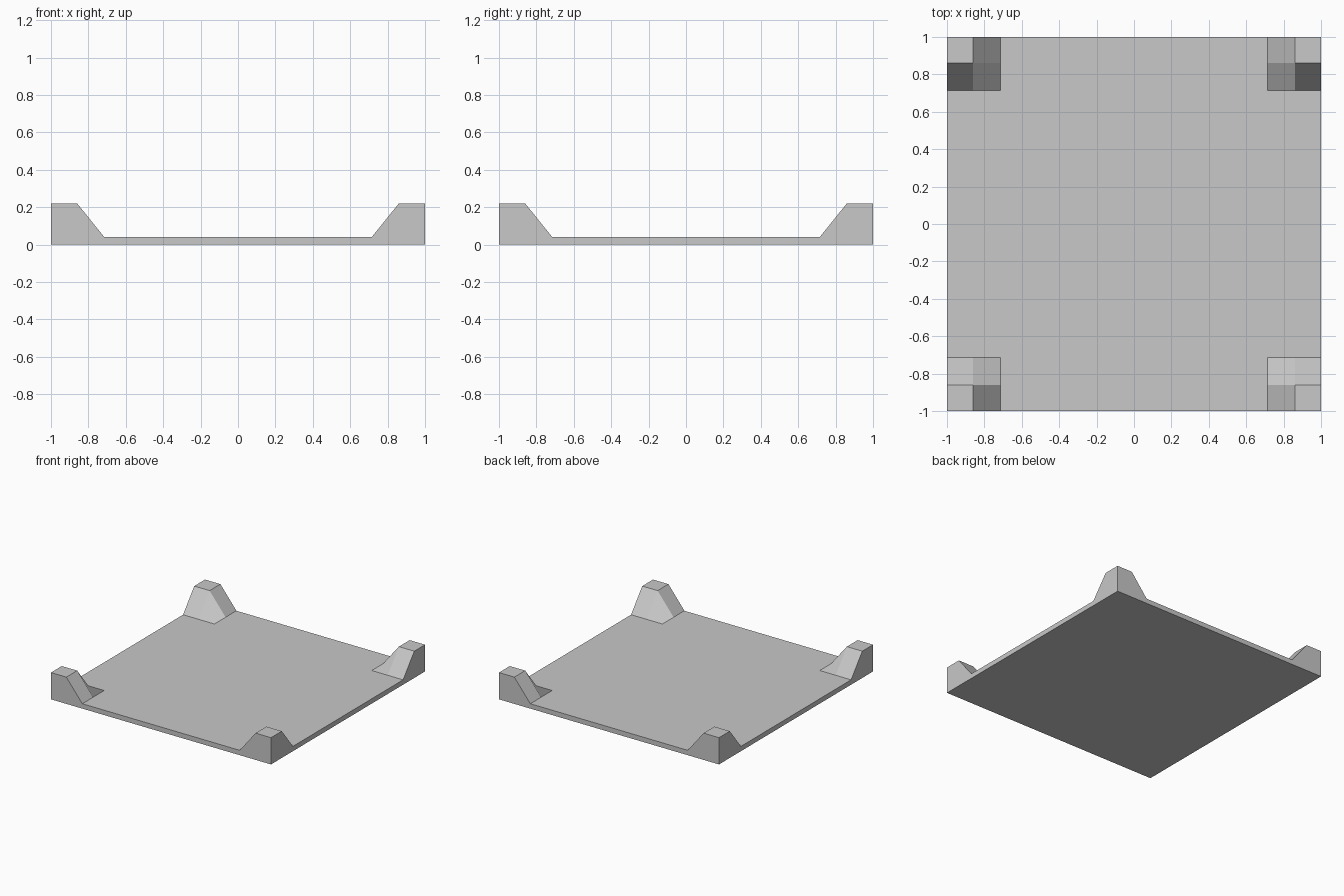
import bpy
import bmesh

cube = bpy.data.objects.get("Cube")
if cube:
    bpy.data.objects.remove(cube, do_unlink=True)

OUTER, TOP, FOOT = 1.0, 0.86, 0.715    # half widths: edge, block top, block foot
PLATE, BLOCK = 0.04, 0.22              # heights of the plate and corner blocks

grey = bpy.data.materials.new("light_grey")
grey.use_nodes = True
colour = (0.58, 0.58, 0.58, 1.0)
grey.diffuse_color = colour
grey.node_tree.nodes["Principled BSDF"].inputs["Base Color"].default_value = colour

bm = bmesh.new()
lines = [-OUTER, -TOP, -FOOT, FOOT, TOP, OUTER]
last = len(lines) - 1


def height(x, y):
    return BLOCK if min(abs(x), abs(y)) >= TOP else PLATE


# Upper surface: a grid whose corner cells are raised into blocks
top = [[bm.verts.new((x, y, height(x, y))) for y in lines] for x in lines]
middle = last // 2
for i in range(last):
    for j in range(last):
        quad = [top[i][j], top[i + 1][j], top[i + 1][j + 1], top[i][j + 1]]
        # Turn the quads so the inner corner facets fold across the block
        if (i - middle) * (j - middle) > 0:
            quad = quad[1:] + quad[:1]
        bm.faces.new(quad)

# Outer walls and underside: each wall is one flat outline
n = range(last + 1)
rims = [
    [top[i][0] for i in n],
    [top[last][j] for j in n],
    [top[i][last] for i in reversed(n)],
    [top[0][j] for j in reversed(n)],
]
floor = [bm.verts.new((rim[0].co.x, rim[0].co.y, 0)) for rim in rims]
for k, rim in enumerate(rims):
    bm.faces.new([floor[k], floor[(k + 1) % len(floor)]] + rim[::-1])
bm.faces.new(floor[::-1])

mesh = bpy.data.meshes.new("plate_with_corner_blocks")
bm.to_mesh(mesh)
bm.free()
mesh.materials.append(grey)
plate = bpy.data.objects.new("plate_with_corner_blocks", mesh)
bpy.context.collection.objects.link(plate)
